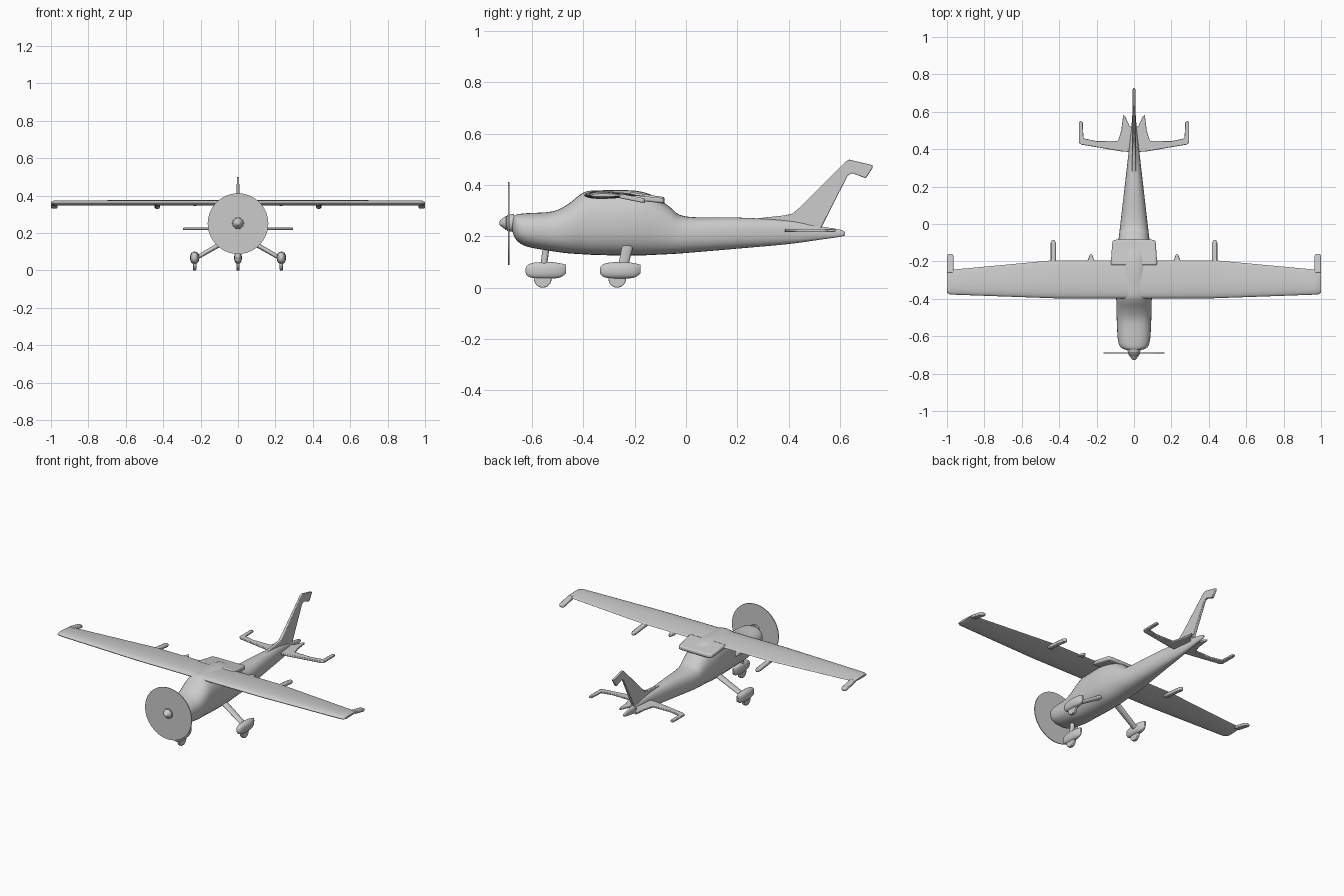
import bpy, bmesh, math
from mathutils import Vector, Matrix

cube = bpy.data.objects.get("Cube")
if cube:
    bpy.data.objects.remove(cube)

grey = bpy.data.materials.new("plain grey")
grey.use_nodes = True
grey.diffuse_color = (0.6, 0.6, 0.6, 1)
grey.node_tree.nodes["Principled BSDF"].inputs["Base Color"].default_value = (0.6, 0.6, 0.6, 1)


def finish(name, bm, mirror=False, bevel=0, angle=40):
    """Turn a bmesh into a smooth-shaded object, optionally mirrored and rounded."""
    bmesh.ops.recalc_face_normals(bm, faces=bm.faces)
    mesh = bpy.data.meshes.new(name)
    bm.to_mesh(mesh)
    bm.free()
    mesh.materials.append(grey)
    obj = bpy.data.objects.new(name, mesh)
    bpy.context.collection.objects.link(obj)
    bpy.ops.object.select_all(action='DESELECT')
    obj.select_set(True)
    bpy.context.view_layer.objects.active = obj
    bpy.ops.object.shade_smooth_by_angle(angle=math.radians(angle))
    if bevel:
        mod = obj.modifiers.new("rounded edges", 'BEVEL')
        mod.width, mod.segments, mod.limit_method = bevel, 2, 'ANGLE'
    if mirror:
        obj.modifiers.new("other side", 'MIRROR')
    return obj


def loft(name, rings, mirror=False, cap_start=True):
    """Skin a row of closed rings with the same number of points."""
    bm = bmesh.new()
    rows = [[bm.verts.new(p) for p in ring] for ring in rings]
    count = len(rows[0])
    for a, b in zip(rows, rows[1:]):
        for i in range(count):
            j = (i + 1) % count
            bm.faces.new((a[i], a[j], b[j], b[i]))
    if cap_start:
        bm.faces.new(rows[0])
    bm.faces.new(rows[-1])
    return finish(name, bm, mirror)


def power(value, exponent):
    return math.copysign(abs(value) ** exponent, value)


def spline(stations, steps):
    """Smooth the stations with a Catmull-Rom curve."""
    pts = [Vector(s) for s in stations]
    result = []
    for i in range(len(pts) - 1):
        p, q = pts[i], pts[i + 1]
        before, after = pts[max(i - 1, 0)], pts[min(i + 2, len(pts) - 1)]
        for k in range(steps):
            t = k / steps
            result.append(((p * 2) + (q - before) * t
                           + (before * 2 - p * 5 + q * 4 - after) * t ** 2
                           + (p * 3 - before - q * 3 + after) * t ** 3) / 2)
    return result + [pts[-1]]


def hull(name, stations, x=0, y=0, steps=4, roundness=0.85, mirror=False):
    """Body along y from stations of (y, bottom, top, half width)."""
    rings = []
    for along, bottom, top, half in spline(stations, steps):
        ring = []
        for k in range(32):
            a = math.tau * k / 32
            ring.append((x + half * power(math.cos(a), roundness), y + along,
                         (top + bottom) / 2 + (top - bottom) / 2 * power(math.sin(a), roundness)))
        rings.append(ring)
    return loft(name, rings, mirror)


def plate(name, outline, place, thick, mirror=False, bevel=0.003):
    """Flat outline, put in space by place(u, v, side)."""
    bm = bmesh.new()
    low, high = ([bm.verts.new(place(u, v, s * thick / 2)) for u, v in outline] for s in (-1, 1))
    bm.faces.new(low)
    bm.faces.new(high)
    for i in range(len(low)):
        j = (i + 1) % len(low)
        bm.faces.new((low[i], low[j], high[j], high[i]))
    return finish(name, bm, mirror, bevel, 30)


def rod(name, start, end, r1, r2, segments=24, flatten=1, mirror=False, bevel=0):
    """Straight cylinder or cone between two points."""
    start, end = Vector(start), Vector(end)
    axis = end - start
    bm = bmesh.new()
    bmesh.ops.create_cone(bm, cap_ends=True, segments=segments, radius1=r1, radius2=r2, depth=axis.length)
    turn = axis.to_track_quat('Z', 'Y').to_matrix().to_4x4()
    bmesh.ops.transform(bm, matrix=Matrix.Translation((start + end) / 2) @ turn, verts=bm.verts)
    if flatten != 1:
        middle = (start.y + end.y) / 2
        for v in bm.verts:
            v.co.y = middle + (v.co.y - middle) * flatten
    return finish(name, bm, mirror, bevel)


# Fuselage with raised cabin
hull("fuselage", [
    (-.675, .215, .275, .035), (-.66, .185, .285, .07), (-.62, .16, .29, .086),
    (-.52, .142, .297, .092), (-.46, .134, .325, .094), (-.4, .13, .37, .095),
    (-.34, .127, .379, .097), (-.2, .125, .378, .097), (-.12, .128, .355, .088),
    (-.06, .131, .312, .08), (0, .135, .277, .073), (.2, .152, .273, .05),
    (.4, .17, .262, .027), (.53, .188, .238, .013), (.6, .198, .226, .008), (.62, .205, .215, .004)])

# Main wing, lofted from airfoil sections at (x, leading edge, trailing edge)
sections = []
for x, front, back, scale in [(0, -.397, -.194, 1), (.43, -.397, -.194, 1), (.96, -.378, -.243, .9),
                              (.985, -.376, -.244, .8), (1, -.368, -.245, .4)]:
    ring = []
    for k in range(24):
        a = math.tau * k / 24
        c = (1 - math.cos(a)) / 2
        swell = math.sin(a) * (1 - .6 * c)
        ring.append((x, front + (back - front) * c, .36 + scale * swell * (.021 if swell > 0 else .019)))
    sections.append(ring)
loft("wing", sections, mirror=True, cap_start=False)


def drooping(height, start, slope):
    return lambda u, v, s: (u, v, height - slope * (v - start) + s)


# Parts trailing behind the wing
plate("wing_tip_fin", [(.965, -.26), (.965, -.17), (.972, -.16), (.994, -.16), (1, -.17), (1, -.26)],
      drooping(.358, -.26, .2), .018, True, .005)
plate("flap_track_fairing", [(.418, -.24), (.418, -.1), (.424, -.085), (.44, -.085), (.446, -.1), (.446, -.24)],
      drooping(.354, -.24, .1), .02, True, .006)
plate("small_flap_bracket", [(.21, -.2), (.222, -.168), (.23, -.158), (.238, -.168), (.25, -.2)],
      drooping(.355, -.2, .1), .014, True)
plate("wing_root_fairing", [(-.125, -.22), (-.115, -.088), (-.09, -.083), (.09, -.083), (.115, -.088), (.125, -.22)],
      drooping(.36, -.22, .15), .026, False, .008)

# Tail surfaces
plate("tail_plane", [(0, .385), (.06, .387), (.28, .424), (.295, .435), (.295, .54), (.288, .552),
                     (.274, .545), (.27, .458), (.2, .443), (.085, .445), (.068, .5), (.058, .583),
                     (.047, .575), (.022, .52), (0, .52)],
      lambda u, v, s: (u, v, .222 + s), .012, True)
plate("tail_fin", [(.2, .262), (.38, .281), (.415, .289), (.445, .314), (.62, .49), (.635, .499), (.728, .477),
                   (.726, .465), (.7, .426), (.648, .446), (.63, .437), (.525, .23), (.4, .23)],
      lambda u, v, s: (s * (1.3 - (v - .23) * 2), u, v), .016)

# Spinning propeller and nose cone
rod("propeller_disc", (0, -.693, .25), (0, -.688, .25), .162, .162, 64)
rod("propeller_hub", (0, -.67, .252), (0, -.698, .252), .036, .03, 32)
rod("spinner", (0, -.698, .252), (0, -.727, .252), .03, .008, 32, bevel=.004)

# Landing gear: streamlined wheel covers, wheels and legs
cover = [(-.075, .058, .075, .006), (-.065, .044, .09, .015), (-.035, .036, .098, .022),
         (.02, .035, .1, .024), (.06, .04, .095, .017), (.082, .055, .09, .006)]
for label, x, y, mirror in (("nose", 0, -.55, False), ("main", .232, -.26, True)):
    width = .85 if x == 0 else 1
    shape = [(a, b, c, half * width) for a, b, c, half in cover]
    hull(label + "_wheel_cover", shape, x, y, mirror=mirror)
    rod(label + "_wheel", (x - .009, y - .008, .034), (x + .009, y - .008, .034), .034, .034,
        32, mirror=mirror, bevel=.004)
rod("nose_leg", (0, -.555, .08), (0, -.543, .17), .013, .013)
rod("main_leg", (.225, -.245, .065), (.06, -.232, .16), .011, .013, flatten=1.7, mirror=True)
